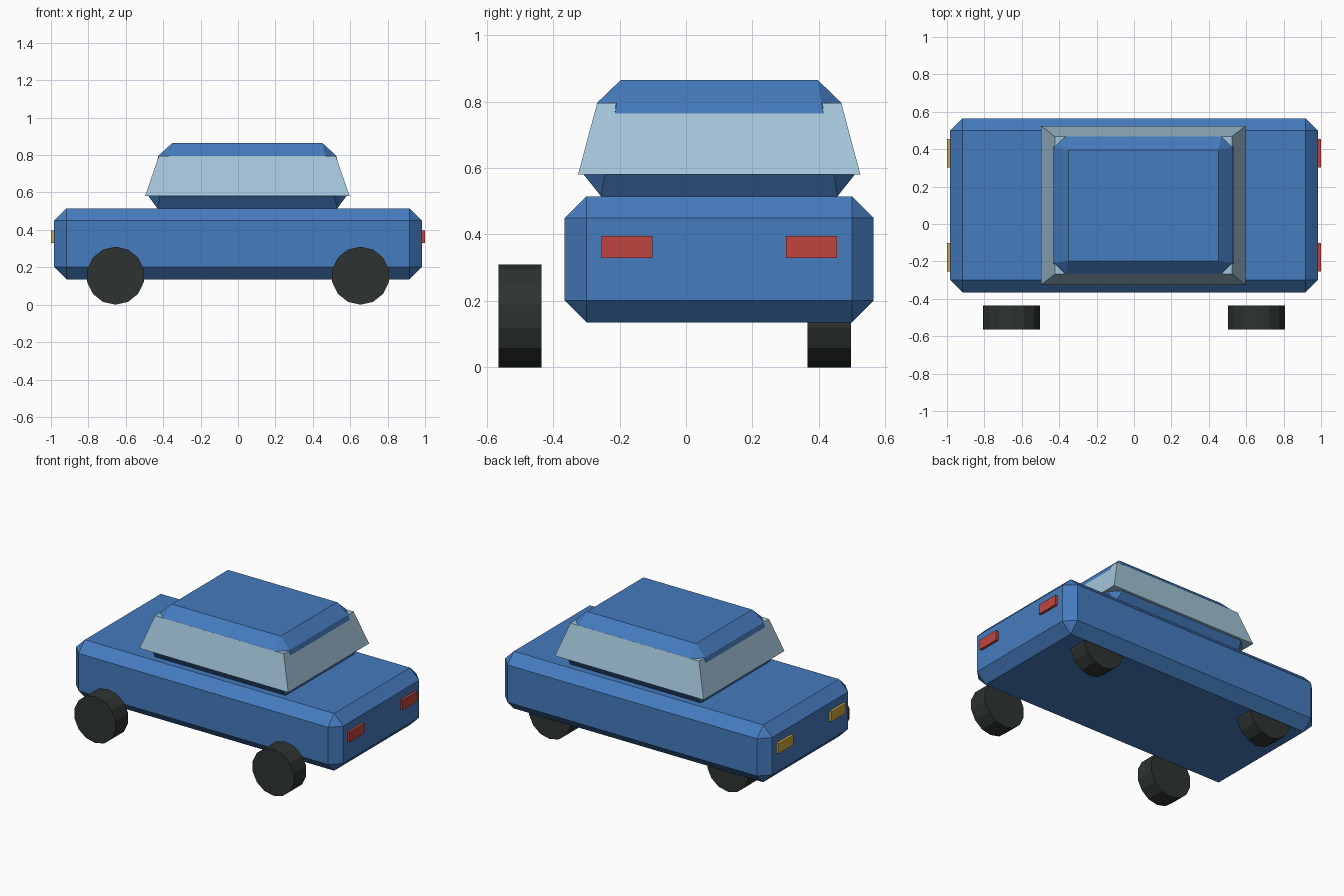
import bpy, bmesh, math
from mathutils import Matrix, Vector

if "Cube" in bpy.data.objects:
    bpy.data.objects.remove(bpy.data.objects["Cube"])


def material(name, rgb):
    m = bpy.data.materials.new(name)
    m.diffuse_color = (*rgb, 1)
    m.use_nodes = True
    m.node_tree.nodes["Principled BSDF"].inputs["Base Color"].default_value = m.diffuse_color
    return m


BLUE = material("blue paint", (0.06, 0.20, 0.52))
GLASS = material("pale glass", (0.37, 0.56, 0.70))
RUBBER = material("dark rubber", (0.027, 0.034, 0.032))
RED = material("red lamp", (0.52, 0.06, 0.05))
AMBER = material("amber lamp", (0.62, 0.38, 0.05))


def finish(bm, name, mat):
    bmesh.ops.recalc_face_normals(bm, faces=bm.faces)
    me = bpy.data.meshes.new(name)
    bm.to_mesh(me)
    bm.free()
    me.materials.append(mat)
    ob = bpy.data.objects.new(name, me)
    bpy.context.collection.objects.link(ob)
    return ob


def box(name, mat, centre, size, bevel=0, top_scale=1):
    """Box with chamfered edges, then tapered towards its top."""
    bm = bmesh.new()
    bmesh.ops.create_cube(bm, size=1, matrix=Matrix.Diagonal((*size, 1)))
    if bevel:
        bmesh.ops.bevel(bm, geom=bm.edges[:], offset=bevel, segments=1,
                        affect='EDGES', profile=0.5)
    for v in bm.verts:
        s = 1 + (top_scale - 1) * (v.co.z / size[2] + 0.5)
        v.co.x *= s
        v.co.y *= s
    bmesh.ops.translate(bm, verts=bm.verts, vec=Vector(centre))
    return finish(bm, name, mat)


def wheel(name, x, y, r=0.155, width=0.13, sides=14):
    bm = bmesh.new()
    bmesh.ops.create_cone(bm, cap_ends=True, segments=sides, radius1=r,
                          radius2=r, depth=width)
    # a corner of the polygon points straight up
    m = Matrix.Translation((x, y, r)) @ Matrix.Rotation(math.pi / 2, 4, 'X')
    bmesh.ops.transform(bm, matrix=m, verts=bm.verts)
    return finish(bm, name, RUBBER)


CY = 0.10  # centre line of the bodywork

# Lower body
box("body", BLUE, (0, CY, 0.325), (1.966, 0.93, 0.38), bevel=0.066)

# Cabin with roof, and the window band wrapped round it
box("cabin", BLUE, (0.05, CY, 0.69), (1.098, 0.848, 0.35), bevel=0.068, top_scale=0.833)
box("windows", GLASS, (0.05, CY, 0.6875), (1.094, 0.85, 0.215), top_scale=0.865)

# Wheels: the front-side pair stands clear of the body, the other is tucked under
for row, y in (("near", -0.5), ("far", 0.431)):
    for side, x in (("left", -0.655), ("right", 0.655)):
        wheel(f"{row}_{side}_wheel", x, y)

# Lamps at both ends
for end, sx, mat in (("headlight", -1, AMBER), ("tail_light", 1, RED)):
    for side, dy in (("near", -0.278), ("far", 0.278)):
        box(f"{side}_{end}", mat, (sx * 0.985, CY + dy, 0.3625), (0.03, 0.154, 0.066))
